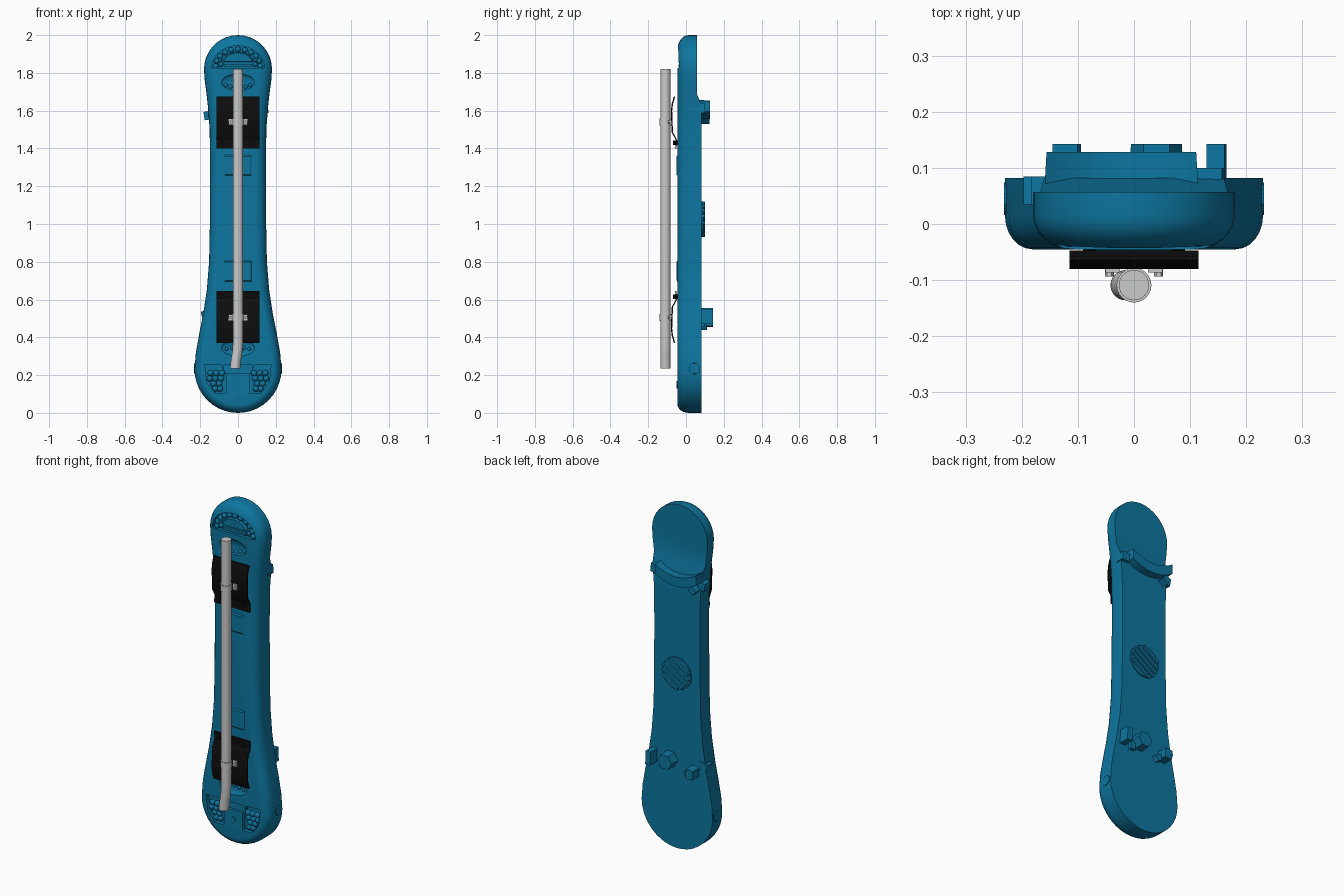
import bpy, bmesh, math
from mathutils import Vector, Matrix

if "Cube" in bpy.data.objects:
    bpy.data.objects.remove(bpy.data.objects["Cube"])


def material(name, rgb):
    m = bpy.data.materials.new(name)
    m.diffuse_color = (*rgb, 1)
    m.use_nodes = True
    m.node_tree.nodes["Principled BSDF"].inputs["Base Color"].default_value = m.diffuse_color
    return m


BLUE = material("blue", (0.004, 0.18, 0.35))
BLACK = material("black", (0.004, 0.004, 0.004))


def smooth_edges(ob, angle):
    bpy.ops.object.select_all(action='DESELECT')
    ob.select_set(True)
    bpy.context.view_layer.objects.active = ob
    bpy.ops.object.shade_smooth_by_angle(angle=math.radians(angle))


def finish(name, bm, mat=None, smooth=30):
    bmesh.ops.recalc_face_normals(bm, faces=bm.faces)
    me = bpy.data.meshes.new(name)
    bm.to_mesh(me)
    bm.free()
    ob = bpy.data.objects.new(name, me)
    bpy.context.collection.objects.link(ob)
    if mat:
        me.materials.append(mat)
    if smooth:
        smooth_edges(ob, smooth)
    return ob


def add_prism(bm, pts, a, b, axis='y', taper=1.0):
    """Extrude a 2D outline: (x, z) along y, or (y, z) along x."""
    cu = sum(p[0] for p in pts) / len(pts)
    cv = sum(p[1] for p in pts) / len(pts)
    rings = []
    for d, s in ((a, taper), (b, 1.0)):
        q = [(cu + (u - cu) * s, cv + (v - cv) * s) for u, v in pts]
        rings.append([bm.verts.new((u, d, v) if axis == 'y' else (d, u, v)) for u, v in q])
    n = len(pts)
    for i in range(n):
        j = (i + 1) % n
        bm.faces.new((rings[0][i], rings[0][j], rings[1][j], rings[1][i]))
    bm.faces.new(rings[0][::-1])
    bm.faces.new(rings[1])


def rect(cx, cz, w, h, rot=0):
    c, s = math.cos(rot), math.sin(rot)
    return [(cx + c * u * w / 2 - s * v * h / 2, cz + s * u * w / 2 + c * v * h / 2)
            for u, v in ((-1, -1), (1, -1), (1, 1), (-1, 1))]


def ngon(cx, cz, r, n, a0=0, a1=2 * math.pi, sz=1):
    k = n if abs(a1 - a0 - 2 * math.pi) < 1e-6 else n - 1
    return [(cx + r * math.cos(a0 + (a1 - a0) * i / k), cz + sz * r * math.sin(a0 + (a1 - a0) * i / k))
            for i in range(n)]


def cut(ob, bm):
    """Subtract one clean cutter, keeping the first solver result that is a real cut."""
    cutter = finish("recess_cutter", bm, BLUE, 0)
    cutter.hide_render = True
    mod = ob.modifiers.new("recess", 'BOOLEAN')
    mod.operation, mod.object = 'DIFFERENCE', cutter
    result = None
    for solver in ('EXACT', 'MANIFOLD', 'FLOAT'):
        mod.solver = solver
        bpy.context.view_layer.update()
        me = bpy.data.meshes.new_from_object(ob.evaluated_get(bpy.context.evaluated_depsgraph_get()))
        size = max((v.co.z for v in me.vertices), default=0) - min((v.co.z for v in me.vertices), default=0)
        if len(me.polygons) > len(ob.data.polygons) and size > 1.9:
            result = me
            break
    ob.modifiers.remove(mod)
    if result:
        ob.data = result
    bpy.data.objects.remove(cutter)


# Body: lobed outline, rounded front edge, stepped flat back
right = [(0.23 * math.sin(t), 0.23 - 0.23 * math.cos(t)) for t in [math.pi / 2 * i / 10 for i in range(11)]]
right += [(.223, .32), (.205, .42), (.185, .52), (.165, .65), (.153, .8), (.149, 1.0), (.148, 1.3),
          (.15, 1.5), (.16, 1.63), (.167, 1.69), (.176, 1.76)]
right += [(0.18 * math.cos(t), 1.82 + 0.18 * math.sin(t)) for t in [math.pi / 2 * i / 9 for i in range(10)]]
right[0], right[-1] = (0, 0), (0, 2)
outline = right + [(-x, z) for x, z in right[-2:0:-1]]
N = len(outline)
bm = bmesh.new()
rings = []
levels = [(-.045 + .06 * (1 - math.sin(t)), 1 - math.cos(t)) for t in [math.pi / 2 * (6 - i) / 6 for i in range(7)]]
for y, inset in levels + [(None, 0)]:
    ring = []
    for i, (x, z) in enumerate(outline):
        p, q = Vector(outline[i - 1]), Vector(outline[(i + 1) % N])
        t = (q - p).normalized()
        d = inset * (0.045 + 0.03 * z / 2)
        yy = (.082 if z < 1.66 else .057) if y is None else y
        ring.append(bm.verts.new((x - t.y * d, yy, z + t.x * d)))
    rings.append(ring)
for a, b in zip(rings, rings[1:]):
    for i in range(N):
        j = (i + 1) % N
        bm.faces.new((a[i], a[j], b[j], b[i]))
bm.faces.new(rings[0][::-1])
for lo, hi in ((-1, 1.631), (1.629, 1.691), (1.689, 3)):
    bm.faces.new([v for v in rings[-1] if lo < v.co.z < hi])
body = finish("body", bm, BLUE, 0)

# Front recesses cut into both lobes and beside the plates
half = [(.06, .2), (.09, .255), (.175, .255), (.165, .16), (.12, .105), (.06, .105)]
recesses = [(ngon(0, 1.825, .14, 17, 0, math.pi, .85), -.022), (rect(0, .23, .15, .045), -.028)]
recesses += [([(s * x, z) for x, z in half], -.02) for s in (1, -1)]
for pts, depth in recesses:
    bm = bmesh.new()
    add_prism(bm, pts, -.1, depth)
    cut(body, bm)
for z in (1.75, .345):
    bm = bmesh.new()
    m = Matrix.Translation((0, -.047, z)) @ Matrix.Diagonal((.09, .018, .045, 1))
    bmesh.ops.create_uvsphere(bm, u_segments=20, v_segments=10, radius=1, matrix=m)
    cut(body, bm)
smooth_edges(body, 35)

# Pebble clusters inside the recesses
bm = bmesh.new()
pebbles = [(.118 * math.cos(a), 1.835 + .09 * math.sin(a), .015) for a in [math.pi * i / 10 for i in range(11)]]
for s in (-1, 1):
    pebbles += [(s * .09, 1.845, .013), (s * .095, 1.87, .012)]
    for z, xs in ((.21, (.085, .115, .145)), (.182, (.09, .12, .15)), (.155, (.1, .13)), (.128, (.095, .12))):
        pebbles += [(s * x, z, .017) for x in xs]
pebbles += [(x, 1.715 + abs(x) * .3, .011) for x in (-.065, -.04, -.014, .014, .04, .065)]
pebbles += [(x, .35 - abs(x) * .2, .01) for x in (-.06, -.03, 0, .03, .06)]
for x, z, r in pebbles:
    y = -.026 if r > .0115 else -.034
    bmesh.ops.create_icosphere(bm, subdivisions=2, radius=r, matrix=Matrix.Translation((x, y, z)))
finish("recess_pebbles", bm, BLUE, 60)

# Raised islands and small hook in the recesses, thin pads between the plates
bm = bmesh.new()
add_prism(bm, ngon(0, 1.855, .085, 11, 0, math.pi, .65), -.04, -.015, taper=.85)
add_prism(bm, rect(0, 1.837, .15, .014), -.036, -.015)
add_prism(bm, ngon(0, .15, .02, 8, 0, 1.5 * math.pi), -.05, -.03)
for z in (1.31, .75):
    add_prism(bm, rect(0, z, .16, .12), -.051, -.04, taper=.8)
finish("front_reliefs", bm, BLUE)

# Side bosses at the wide end
bm = bmesh.new()
for s in (-1, 1):
    add_prism(bm, ngon(.045, .235, .036, 10), s * .232, s * .2, 'x', .8)
finish("side_bosses", bm, BLUE)

# Back: lower lugs
bm = bmesh.new()
add_prism(bm, ngon(.04, .515, .048, 6, 0), .143, .06, taper=.95)
add_prism(bm, rect(.147, .51, .032, .08, .04), .143, .05)
add_prism(bm, rect(-.12, .485, .045, .055, .1), .143, .06)
add_prism(bm, rect(-.085, .465, .04, .035, -.5), .11, .06)
add_prism(bm, rect(-.165, .52, .055, .045, .25), .085, .035)
add_prism(bm, rect(.09, .48, .03, .05), .1, .06)
finish("lower_back_lugs", bm, BLUE)

# Back: upper curved band with lugs
bm = bmesh.new()
xs = [-.16 + .275 * i / 12 for i in range(13)]
curve = [(x, 1.585 + 2.2 * (x + .02) ** 2) for x in xs]
add_prism(bm, [(x, z - .03) for x, z in curve] + [(x, z + .028) for x, z in curve[::-1]], .128, .055, taper=.97)
add_prism(bm, rect(-.155, 1.575, .05, .045, .15), .085, .035)
add_prism(bm, rect(-.125, 1.555, .04, .035, .7), .125, .06)
add_prism(bm, rect(.137, 1.61, .045, .05, .1), .1, .05)
finish("upper_back_band", bm, BLUE)

# Back: round ribbed disc
bm = bmesh.new()
add_prism(bm, ngon(0, 1.025, .095, 16), .09, .07)
a = math.radians(35)
for d in (-.064, -.032, 0, .032, .064):
    add_prism(bm, rect(-math.sin(a) * d, 1.025 + math.cos(a) * d, 2 * math.sqrt(.093 ** 2 - d * d) - .01, .018, a),
              .101, .08, taper=.95)
finish("back_disc", bm, BLUE)

# Bent black plates with bolts, and pipe clamps
PIPE_Y, PIPE_R = -.109, .027
for label, base, s in (("upper", 1.40, 1), ("lower", .645, -1)):
    prof = [(-.057, 0), (-.054, .045), (-.076, .085), (-.08, .2), (-.076, .235), (-.064, .275)]
    prof = prof + [(y + .007, z) for y, z in prof[::-1]]
    bm = bmesh.new()
    add_prism(bm, [(y, base + s * z) for y, z in prof], -.115, .115, 'x')
    for x in (-.08, .08):
        add_prism(bm, ngon(x, base + s * .03, .011, 8), -.07, -.04)
    finish(label + "_plate", bm, BLACK)

    cz = base + s * .14
    bm = bmesh.new()
    outer, inner = ngon(0, PIPE_Y, PIPE_R + .004, 24), ngon(0, PIPE_Y, PIPE_R - .003, 24)
    v = [[bm.verts.new((x, y, cz + h)) for x, y in ring]
         for ring, h in ((outer, -.018), (outer, .018), (inner, .018), (inner, -.018))]
    for k in range(4):
        for i in range(24):
            j = (i + 1) % 24
            bm.faces.new((v[k][i], v[k][j], v[(k + 1) % 4][j], v[(k + 1) % 4][i]))
    for x in (-.038, .038):
        add_prism(bm, rect(x, cz, .026, .034), -.086, -.074)
        add_prism(bm, ngon(x * 1.16, cz, .008, 6), -.094, -.08)
    finish(label + "_clamp", bm)

# Grab pipe with a bent lower end
path = [(0, 1.82), (0, .38), (-.001, .35), (-.004, .32), (-.009, .29), (-.013, .26), (-.015, .235)]
bm = bmesh.new()
rows = [[bm.verts.new((cx + x, PIPE_Y + y, z)) for x, y in ngon(0, 0, PIPE_R, 24)] for cx, z in path]
for r, q in zip(rows, rows[1:]):
    for i in range(24):
        j = (i + 1) % 24
        bm.faces.new((r[i], r[j], q[j], q[i]))
bm.faces.new(rows[0])
bm.faces.new(rows[-1])
finish("grab_pipe", bm)
